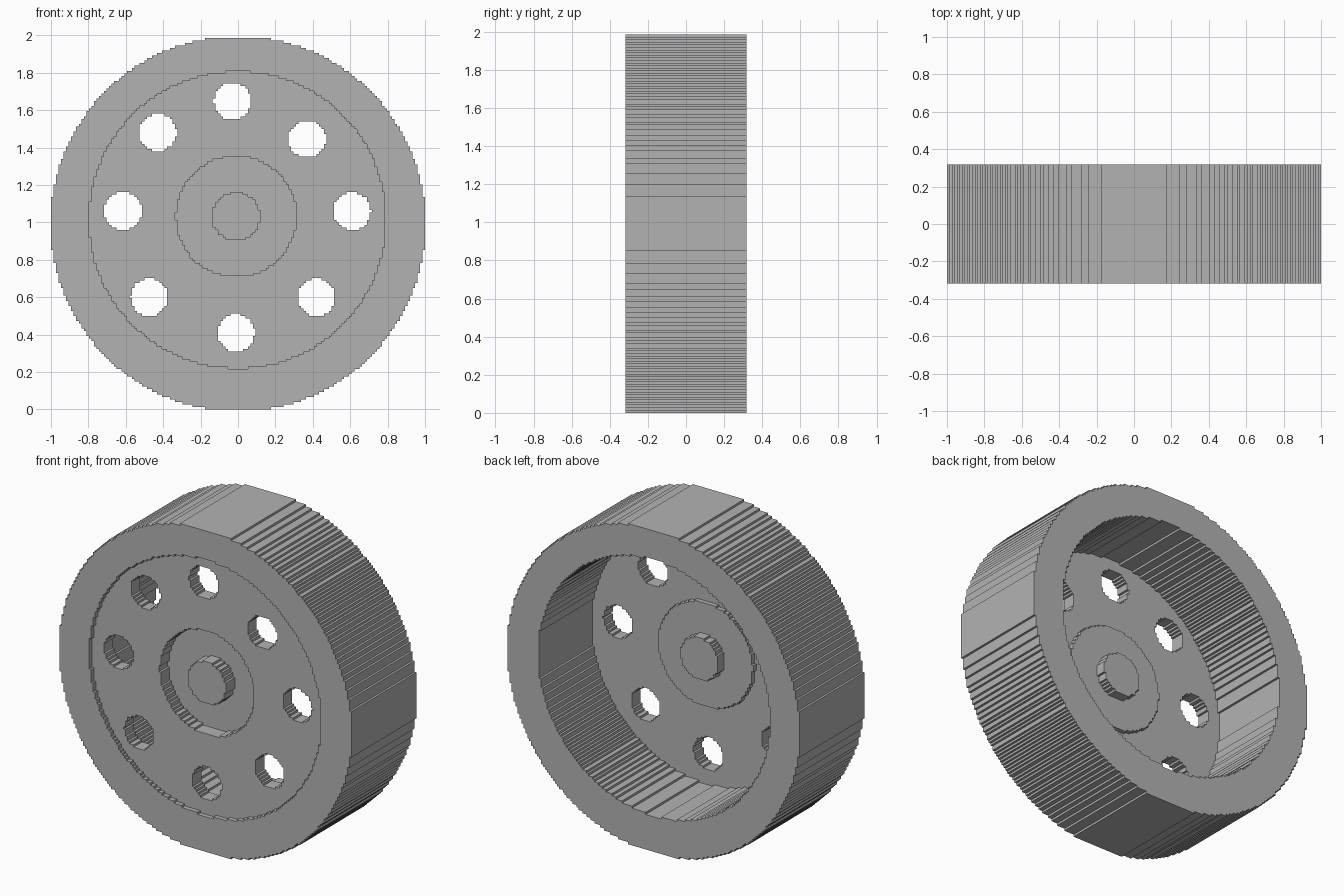
import bpy
import math

cube = bpy.data.objects.get("Cube")
if cube:
    bpy.data.objects.remove(cube, do_unlink=True)

CELL = 2 / 148  # size of one block of the stepped outlines

grey = bpy.data.materials.new("mid grey")
grey.use_nodes = True
grey.diffuse_color = (0.45, 0.45, 0.45, 1)
grey.node_tree.nodes["Principled BSDF"].inputs["Base Color"].default_value = (0.45, 0.45, 0.45, 1)


def stepped_circle(cx, cz, r):
    """Outline of a circle rounded to whole blocks."""
    right, left = [], []
    for j in range(147):
        dz = (j + 0.5) * CELL - cz
        if abs(dz) >= r:
            continue
        half = math.sqrt(r * r - dz * dz)
        a = math.ceil((cx - half + 1) / CELL - 0.5)
        b = math.floor((cx + half + 1) / CELL - 0.5) + 1
        if b <= a:
            continue
        for z in (j * CELL, (j + 1) * CELL):
            right.append((b * CELL - 1, z))
            left.append((a * CELL - 1, z))
    points = right + left[::-1]
    # keep only true corners
    corners = []
    for i, p in enumerate(points):
        q, s = points[i - 1], points[(i + 1) % len(points)]
        cross = (p[0] - q[0]) * (s[1] - p[1]) - (p[1] - q[1]) * (s[0] - p[0])
        if abs(cross) > 1e-9:
            corners.append(p)
    return corners


def plate(name, y0, y1, *circles):
    """Solid between y0 and y1; the first circle is the rim, the rest are holes."""
    curve = bpy.data.curves.new(name, "CURVE")
    curve.dimensions = "2D"
    curve.fill_mode = "BOTH"
    curve.extrude = (y1 - y0) / 2
    for circle in circles:
        pts = stepped_circle(*circle)
        spline = curve.splines.new("POLY")
        spline.points.add(len(pts) - 1)
        for point, (x, z) in zip(spline.points, pts):
            point.co = (x, z, 0, 1)
        spline.use_cyclic_u = True
        spline.use_smooth = False
    curve.materials.append(grey)
    obj = bpy.data.objects.new(name, curve)
    obj.rotation_euler.x = math.pi / 2
    obj.location.y = (y0 + y1) / 2
    bpy.context.collection.objects.link(obj)
    bpy.ops.object.select_all(action="DESELECT")
    obj.select_set(True)
    bpy.context.view_layer.objects.active = obj
    bpy.ops.object.convert(target="MESH")
    return obj


HALF = 0.318
FRONT, BACK = -0.29, -0.205  # faces of the wheel disc
rim = (0, 0.993, 1.0025)
bore = (-0.003, 1.014, 0.793)
hub = (-0.01, 1.032, 0.322)
boss = (-0.01, 1.03, 0.13)
holes = [(x, z, 0.1) for x, z in (
    (-0.03, 1.65), (-0.43, 1.48), (0.37, 1.445), (-0.615, 1.06),
    (0.61, 1.06), (-0.475, 0.6), (0.42, 0.6), (-0.01, 0.41))]

plate("tyre", -HALF, HALF, rim, bore)
plate("wheel_disc", FRONT, BACK, bore, hub, *holes)
plate("hub_plate", BACK, -0.177, hub)
plate("hub_boss", FRONT, -0.117, boss)
